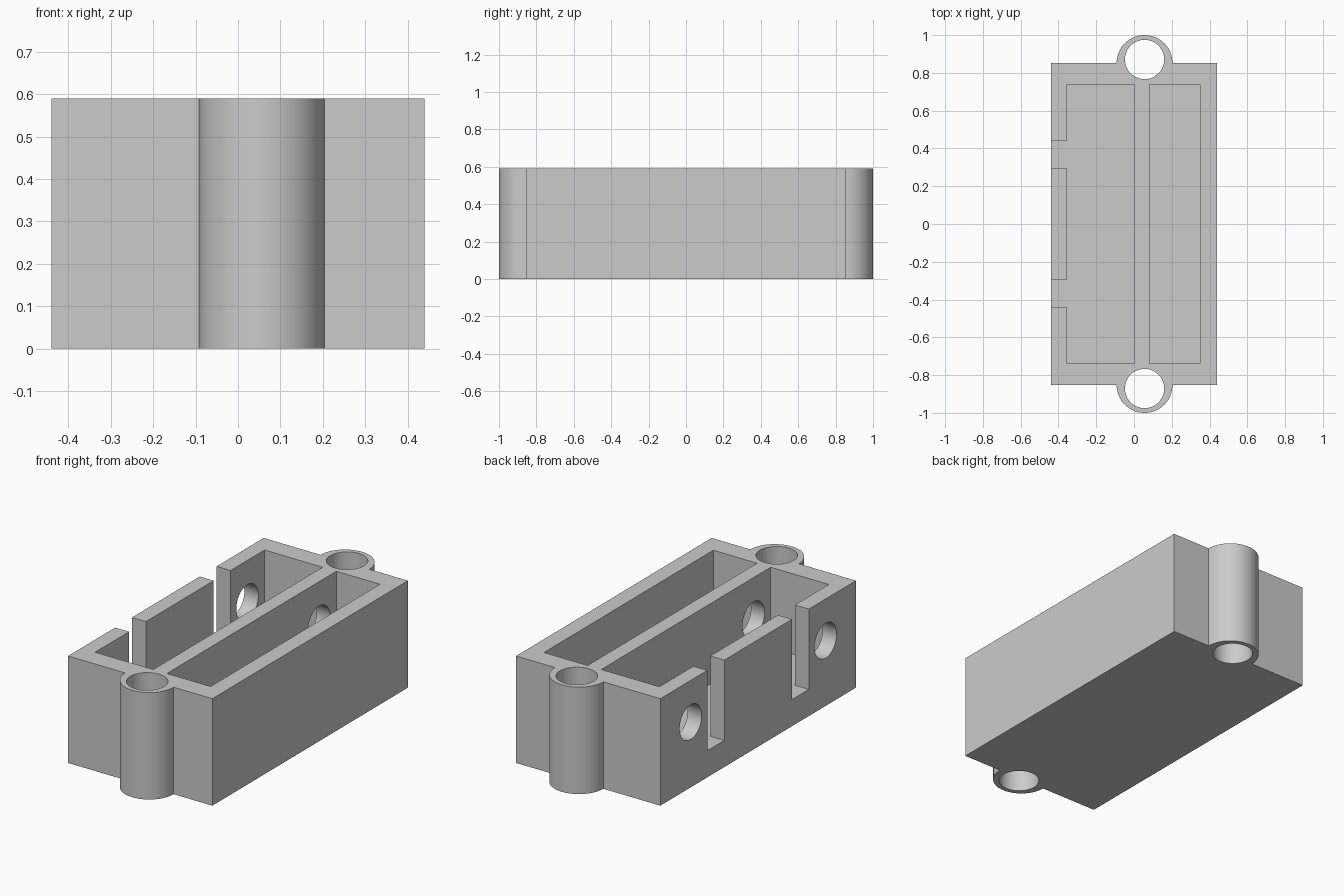
import bpy
import math

cube = bpy.data.objects.get("Cube")
if cube:
    bpy.data.objects.remove(cube, do_unlink=True)

HEIGHT, FLOOR = 0.59, 0.147
HALF_X, HALF_Y = 0.44, 0.852
BOSS_X = 0.056

grey = bpy.data.materials.new("plain grey")
grey.use_nodes = True
colour = (0.6, 0.6, 0.6, 1)
grey.diffuse_color = colour
grey.node_tree.nodes["Principled BSDF"].inputs["Base Color"].default_value = colour


def box(name, x0, x1, y0, y1, z0, z1):
    bpy.ops.mesh.primitive_cube_add(
        size=1, location=((x0 + x1) / 2, (y0 + y1) / 2, (z0 + z1) / 2))
    ob = bpy.context.object
    ob.name = name
    ob.scale = (x1 - x0, y1 - y0, z1 - z0)
    bpy.ops.object.transform_apply(location=True, rotation=True, scale=True)
    ob.data.materials.append(grey)
    return ob


def cylinder(name, radius, length, centre, along_x=False):
    bpy.ops.mesh.primitive_cylinder_add(
        vertices=64, radius=radius, depth=length, location=centre,
        rotation=(0, math.pi / 2 if along_x else 0, 0))
    ob = bpy.context.object
    ob.name = name
    bpy.ops.object.transform_apply(location=True, rotation=True, scale=True)
    ob.data.materials.append(grey)
    return ob


def combine(target, tool, operation):
    mod = target.modifiers.new(operation.lower(), "BOOLEAN")
    mod.operation, mod.solver, mod.object = operation, "EXACT", tool
    bpy.context.view_layer.objects.active = target
    bpy.ops.object.modifier_apply(modifier=mod.name)
    bpy.data.objects.remove(tool, do_unlink=True)


# Solid block with a round screw boss at each end
housing = box("housing", -HALF_X, HALF_X, -HALF_Y, HALF_Y, 0, HEIGHT)
for side in (-1, 1):
    boss = cylinder("screw_boss", 0.148, HEIGHT, (BOSS_X, side * HALF_Y, HEIGHT / 2))
    combine(housing, boss, "UNION")

# Two open pockets separated by a divider
for x0, x1 in ((-0.355, 0), (0.083, 0.35)):
    combine(housing, box("pocket_cutter", x0, x1, -0.738, 0.738, FLOOR, 1), "DIFFERENCE")

for side in (-1, 1):
    # Slot down to the pocket floor in the side wall
    y0, y1 = sorted((side * 0.295, side * 0.442))
    combine(housing, box("slot_cutter", -0.6, -0.2, y0, y1, FLOOR, 1), "DIFFERENCE")
    # Round hole through the side wall and divider
    combine(housing, cylinder("side_hole_cutter", 0.096, 0.8,
                              (-0.2, side * 0.588, 0.36), True), "DIFFERENCE")
    # Screw hole through the boss
    combine(housing, cylinder("screw_hole_cutter", 0.104, 2,
                              (BOSS_X, side * 0.871, HEIGHT / 2)), "DIFFERENCE")

# Smooth round walls, crisp edges
bpy.ops.object.select_all(action="DESELECT")
housing.select_set(True)
bpy.context.view_layer.objects.active = housing
bpy.ops.object.shade_smooth_by_angle(angle=math.radians(30))
